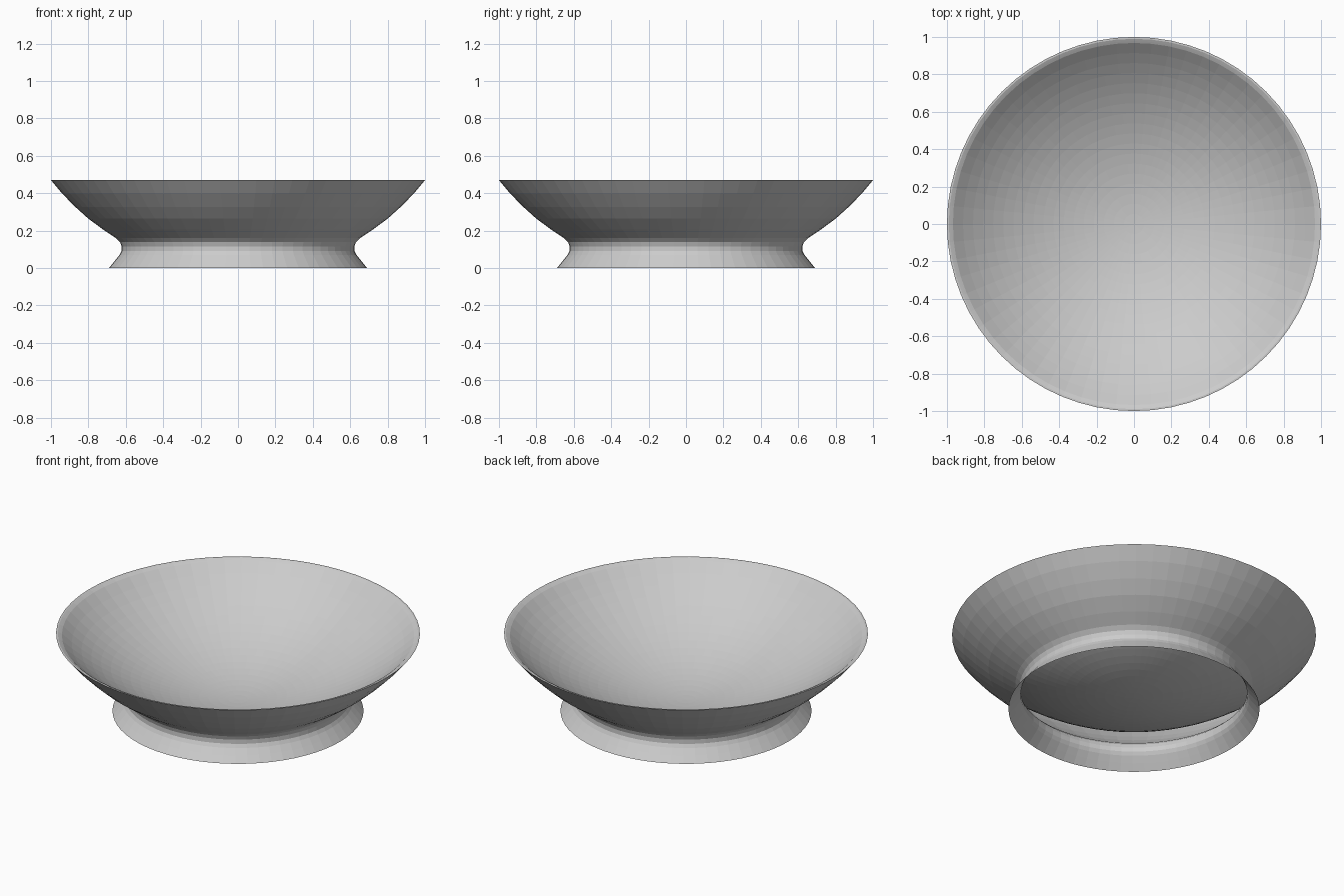
import bpy
import bmesh
from math import sqrt, tau
from mathutils import Vector

SEGMENTS = 64

cube = bpy.data.objects.get("Cube")
if cube:
    bpy.data.objects.remove(cube, do_unlink=True)

# Single glaze colour
glaze = bpy.data.materials.new("light_grey")
glaze.use_nodes = True
grey = (0.6, 0.6, 0.6, 1)
glaze.diffuse_color = grey
glaze.node_tree.nodes["Principled BSDF"].inputs["Base Color"].default_value = grey

# Flared foot, rounded neck and outer wall, from the ground up to the rim
outer = [(0.69, 0), (0.66, 0.037), (0.634, 0.07), (0.623, 0.09),
         (0.622, 0.115), (0.63, 0.138), (0.652, 0.16), (0.72, 0.205),
         (0.8, 0.264), (0.87, 0.327), (0.94, 0.398), (1, 0.47)]

# Small rounded lip
lip = [(0.99, 0.47), (0.978, 0.464)]


# Spherical basin, from the lip down to the centre
def basin(r, radius=1.4, bottom=0.07):
    return r, bottom + radius - sqrt(radius ** 2 - r ** 2)


RINGS = 18
inner = [basin(0.968 * (RINGS - i) / RINGS) for i in range(RINGS + 1)]


def lathe(name, profile):
    bm = bmesh.new()
    verts = [bm.verts.new((r, 0, z)) for r, z in profile]
    edges = [bm.edges.new(pair) for pair in zip(verts, verts[1:])]
    bmesh.ops.spin(bm, geom=verts + edges, cent=(0, 0, 0), axis=(0, 0, 1),
                   angle=tau, steps=SEGMENTS)
    bmesh.ops.remove_doubles(bm, verts=bm.verts, dist=0.0001)
    # Make the basin face up and the outer wall face outward
    bm.normal_update()
    top = min(bm.faces, key=lambda f: f.calc_center_median().xy.length)
    if top.normal.dot(Vector((0, 0, 1))) < 0:
        bmesh.ops.reverse_faces(bm, faces=bm.faces)
    mesh = bpy.data.meshes.new(name)
    bm.to_mesh(mesh)
    bm.free()
    mesh.materials.append(glaze)
    obj = bpy.data.objects.new(name, mesh)
    bpy.context.collection.objects.link(obj)
    return obj


lathe("footed_bowl", outer + lip + inner)
